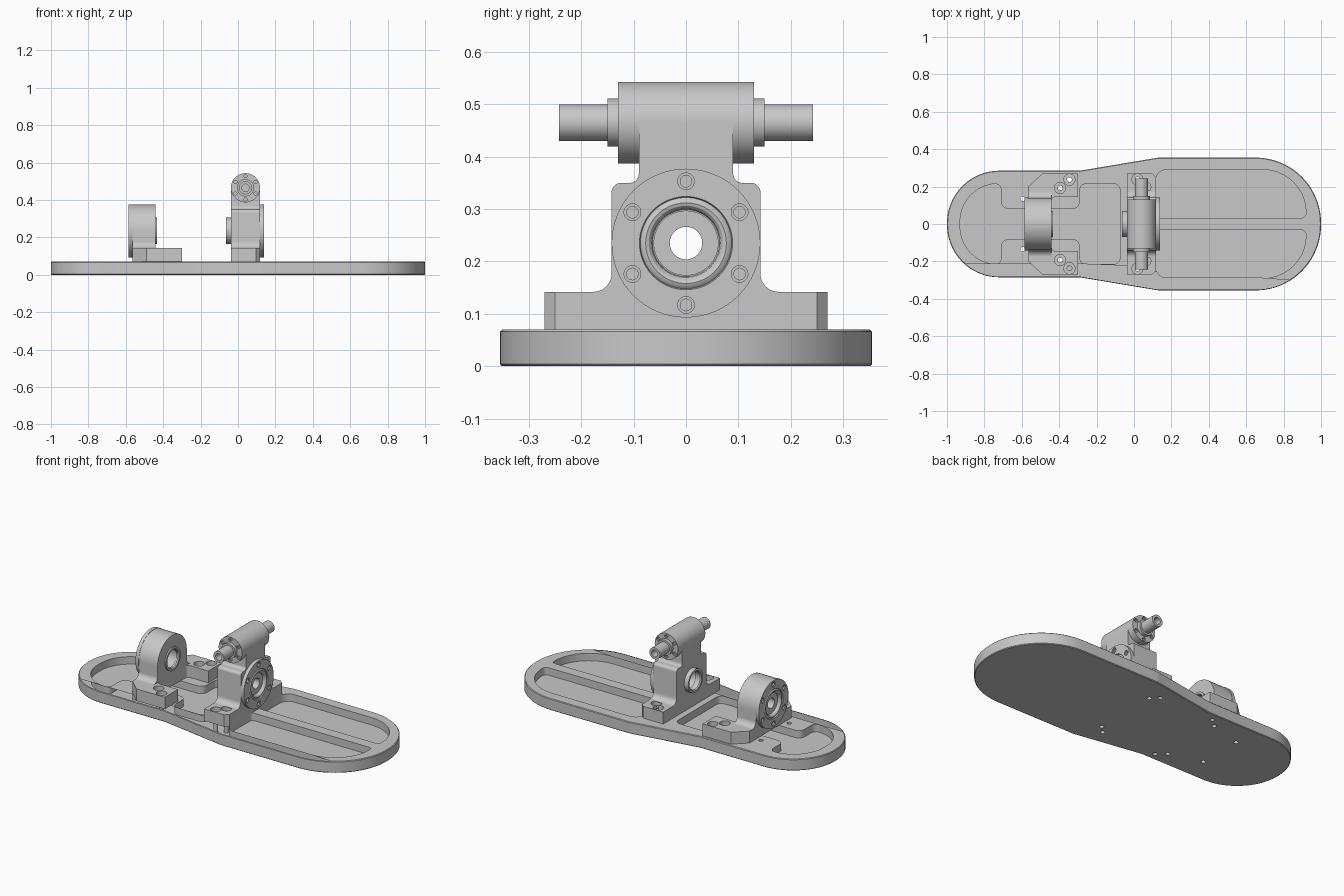
import bpy, bmesh, math
from mathutils import Vector, Matrix

if "Cube" in bpy.data.objects:
    bpy.data.objects.remove(bpy.data.objects["Cube"], do_unlink=True)

GREY = (0.58, 0.58, 0.58, 1)
metal = bpy.data.materials.new("machined_grey")
metal.use_nodes = True
metal.diffuse_color = GREY
metal.node_tree.nodes["Principled BSDF"].inputs["Base Color"].default_value = GREY


def finish(name, bm):
    bmesh.ops.recalc_face_normals(bm, faces=bm.faces)
    mesh = bpy.data.meshes.new(name)
    bm.to_mesh(mesh)
    bm.free()
    mesh.materials.append(metal)
    ob = bpy.data.objects.new(name, mesh)
    bpy.context.collection.objects.link(ob)
    return ob


def rounded(corners, steps=10):
    """Polygon outline from (u, v, radius) corners."""
    out = []
    for i, (u, v, r) in enumerate(corners):
        p = Vector((u, v))
        if not r:
            out.append(p)
            continue
        a = (Vector(corners[i - 1][:2]) - p).normalized()
        b = (Vector(corners[(i + 1) % len(corners)][:2]) - p).normalized()
        half = a.angle(b) / 2
        c = p + (a + b).normalized() * r / math.sin(half)
        t = r / math.tan(half)
        s, e = p + a * t - c, p + b * t - c
        turn = math.atan2(s.x * e.y - s.y * e.x, s.dot(e))
        for k in range(steps + 1):
            out.append(c + Matrix.Rotation(turn * k / steps, 2) @ s)
    return out


def mirrored(half):
    """Close a half outline (v > 0) across the u axis."""
    return half + [(u, -v, r) for u, v, r in reversed(half)]


def prism(name, outline, axis, lo, hi):
    place = {"x": lambda p, w: (w, p[0], p[1]), "z": lambda p, w: (p[0], p[1], w)}[axis]
    bm = bmesh.new()
    base = [bm.verts.new(place(p, lo)) for p in outline]
    top = [bm.verts.new(place(p, hi)) for p in outline]
    bm.faces.new(base)
    bm.faces.new(top)
    for i in range(len(base)):
        bm.faces.new((base[i - 1], base[i], top[i], top[i - 1]))
    return finish(name, bm)


def frame(origin, direction):
    turn = Vector(direction).to_track_quat("Z", "Y").to_matrix().to_4x4()
    return Matrix.Translation(origin) @ turn


def cylinder(name, r, start, end, sides=48):
    start, end = Vector(start), Vector(end)
    bm = bmesh.new()
    bmesh.ops.create_cone(bm, cap_ends=True, segments=sides, radius1=r, radius2=r,
                          depth=(end - start).length,
                          matrix=frame((start + end) / 2, end - start))
    return finish(name, bm)


def ring(name, profile, origin, direction, sides=64):
    """Revolve a closed (radius, distance) profile about a direction."""
    bm = bmesh.new()
    m = frame(origin, direction)
    loops = []
    for k in range(sides):
        a = math.tau * k / sides
        loops.append([bm.verts.new(m @ Vector((r * math.cos(a), r * math.sin(a), w)))
                      for r, w in profile])
    for k in range(sides):
        p, q = loops[k - 1], loops[k]
        for i in range(len(profile)):
            bm.faces.new((p[i - 1], p[i], q[i], q[i - 1]))
    return finish(name, bm)


def cut(ob, cutter):
    mod = ob.modifiers.new("cut", "BOOLEAN")
    mod.operation, mod.solver, mod.object = "DIFFERENCE", "EXACT", cutter
    with bpy.context.temp_override(object=ob, active_object=ob, selected_objects=[ob]):
        bpy.ops.object.modifier_apply(modifier=mod.name)
    bpy.data.objects.remove(cutter, do_unlink=True)


def drill(ob, r, start, end, sides=24):
    cut(ob, cylinder("drill", r, start, end, sides))


def sockets(ob, centre, direction, circle, r):
    """Six stepped screw recesses in the face at centre."""
    d = Vector(direction)
    side = Vector((0, 0, 1)).cross(d)
    for k in range(6):
        a = math.tau * k / 6
        p = Vector(centre) + circle * (math.cos(a) * Vector((0, 0, 1)) + math.sin(a) * side)
        drill(ob, r, p + d * .01, p - d * .005, 18)
        drill(ob, r * .7, p + d * .01, p - d * .014, 14)


TOP, FLOOR, FOOT, AXIS, EDGE = .07, .025, .142, .235, .004
toe_bolts = [(-.395, .193), (-.345, .237)]
ankle_bolts = [(.018, .238), (.06, .197)]


def sole_plate():
    """Plate with softened rim, sunk pockets and bolt holes, as one closed mesh."""
    bm = bmesh.new()

    def loop(outline, z):
        vs = [bm.verts.new((p[0], p[1], z)) for p in outline]
        return vs, [bm.edges.new((vs[i - 1], vs[i])) for i in range(len(vs))]

    def wall(a, b):
        for i in range(len(a[0])):
            bm.faces.new((a[0][i - 1], a[0][i], b[0][i], b[0][i - 1]))

    def fill(loops):
        bmesh.ops.triangle_fill(bm, use_beauty=True, normal=(0, 0, 1),
                                edges=[e for lp in loops for e in lp[1]])

    rim = []
    for inset, z in ((EDGE, 0), (0, EDGE), (0, TOP - EDGE), (EDGE, TOP)):
        rim.append(loop(rounded(mirrored([
            (-1 + inset, .285 - inset, .28 - inset), (-.29, .285 - inset, 0),
            (.13, .355 - inset, .1), (1 - inset, .355 - inset, .35 - inset)]), 20), z))
    for a, b in zip(rim, rim[1:]):
        wall(a, b)
    under, upper = [rim[0]], [rim[-1]]

    pockets = [rounded(mirrored([
        (-.93, .215, .2), (-.71, .215, .035), (-.71, .08, .04), (-.29, .08, .04),
        (-.29, .215, .035), (-.075, .215, .035)]))]
    for s in (1, -1):
        pockets.append(rounded([(.115, .032 * s, .02), (.115, .29 * s, .06),
                                (.92, .29 * s, .23), (.92, .032 * s, .025)]))
    for outline in pockets:
        lip, floor = loop(outline, TOP), loop(outline, FLOOR)
        wall(lip, floor)
        fill([floor])
        upper.append(lip)

    for x, y in toe_bolts + ankle_bolts + [(-.595, .135)]:
        for s in (1, -1):
            hole = [(x + .013 * math.cos(math.tau * k / 16),
                     y * s + .013 * math.sin(math.tau * k / 16)) for k in range(16)]
            low, high = loop(hole, 0), loop(hole, TOP)
            wall(low, high)
            under.append(low)
            upper.append(high)
    fill(under)
    fill(upper)
    return finish("sole_plate", bm)


def foot(name, outline, bolts):
    ob = prism(name, outline, "z", TOP, FOOT)
    for s in (1, -1):
        for x, y in bolts:
            drill(ob, .03, (x, y * s, .115), (x, y * s, .2))
            drill(ob, .013, (x, y * s, 0), (x, y * s, .2))


sole_plate()
foot("toe_foot", rounded(mirrored([
    (-.565, .2, 0), (-.49, .27, 0), (-.3, .27, 0), (-.3, .145, 0), (-.44, .145, .02)])),
    toe_bolts)
foot("ankle_foot", rounded(mirrored([
    (-.037, .27, 0), (.097, .27, 0), (.118, .25, 0)])), ankle_bolts)


def bearing(label, outline, back, face, boss):
    """Housing with a screwed flange on one side and a boss on the other."""
    out = Vector((1 if face > back else -1, 0, 0))
    rear, c = Vector((back, 0, AXIS)), Vector((face, 0, AXIS))
    house = prism(label + "_housing", outline, "x", back, face)
    drill(house, .06, rear - out * .1, c + out * .1, 48)
    flange = ring(label + "_flange", [
        (.142, 0), (.142, .021), (.089, .021), (.087, .015), (.083, .019), (.077, .021),
        (.071, .019), (.066, .013), (.064, 0)], c, out)
    sockets(flange, c + out * .021, out, .118, .016)
    ring(label + "_sleeve", [
        (.062, -.04), (.062, .004), (.031, .004), (.031, -.04)], c, out)
    ring(label + "_boss", [
        (.07, -.01), (.07, boss), (.058, boss), (.053, boss - .006), (.053, -.01)],
        rear, -out)


# Toe bearing: round-topped housing
bearing("toe", rounded([
    (-.18, FOOT, 0), (-.14, FOOT, .035), (-.14, .375, .139), (.14, .375, .139),
    (.14, FOOT, .035), (.18, FOOT, 0)], 20), -.44, -.565, .008)

# Ankle bearing: stepped housing that narrows to a neck
SHAFT = .465
side = [(.18, FOOT, 0), (.142, FOOT, .035), (.142, .35, .018), (.09, .35, .018),
        (.09, SHAFT, 0)]
bearing("ankle", rounded(side + [(-u, v, r) for u, v, r in reversed(side)]),
        -.037, .118, .027)

# Cross barrel, end caps and hollow shaft on top of the neck
MID = .04
barrel = cylinder("cross_barrel", .078, (MID, -.13, SHAFT), (MID, .13, SHAFT), 64)
shaft = cylinder("cross_shaft", .035, (MID, -.242, SHAFT), (MID, .242, SHAFT))
for s in (1, -1):
    sockets(barrel, (MID, .13 * s, SHAFT), (0, s, 0), .062, .012)
    cylinder("barrel_cap", .046, (MID, .125 * s, SHAFT), (MID, .15 * s, SHAFT))
    drill(shaft, .02, (MID, .17 * s, SHAFT), (MID, .3 * s, SHAFT), 32)

# Smooth curved walls, crisp edges
for ob in bpy.context.collection.objects:
    ob.select_set(ob.type == "MESH" and metal.name in ob.data.materials)
    if ob.select_get():
        bpy.context.view_layer.objects.active = ob
bpy.ops.object.shade_smooth_by_angle(angle=math.radians(30))
